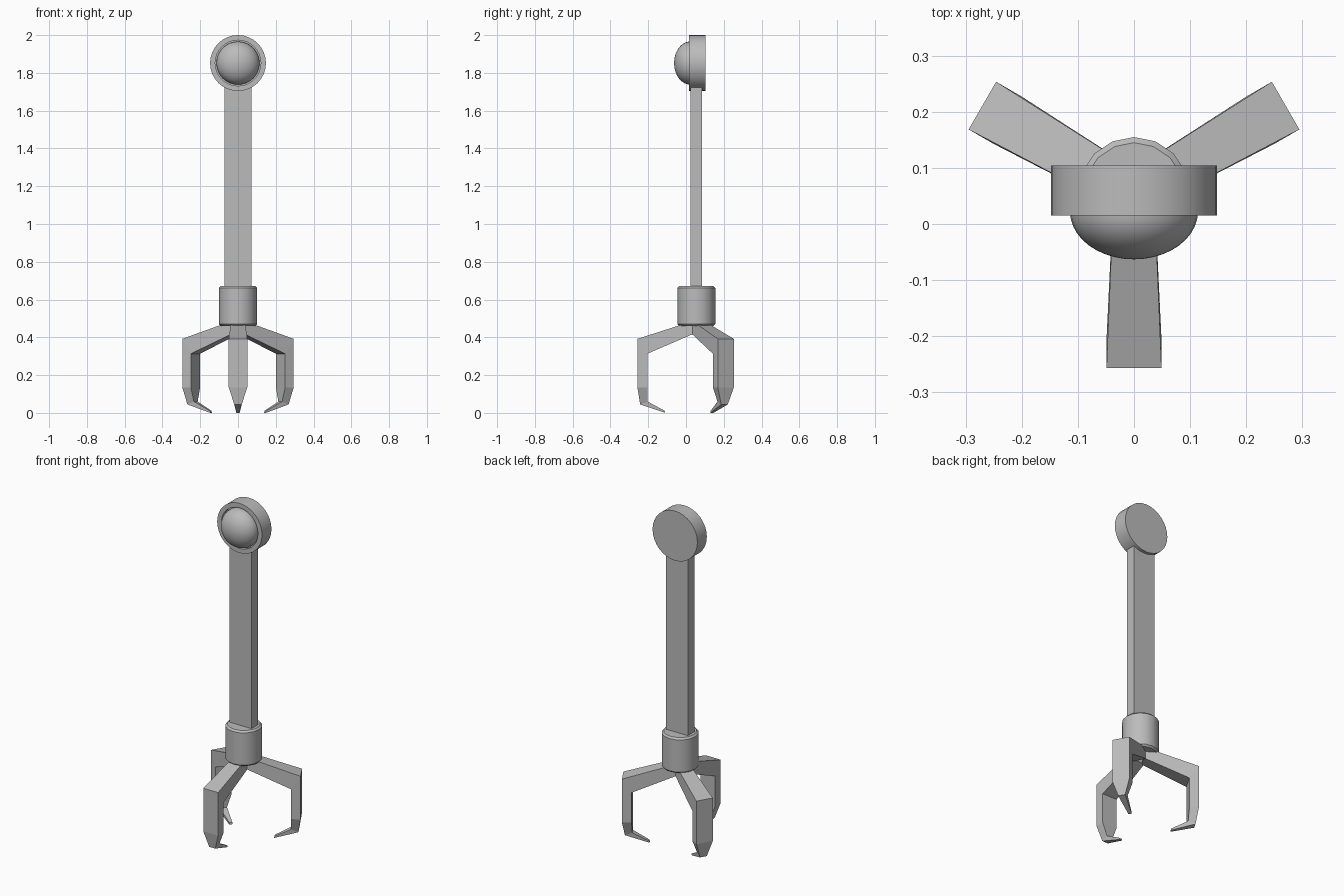
import bpy, bmesh, math
from mathutils import Matrix, Vector

if "Cube" in bpy.data.objects:
    bpy.data.objects.remove(bpy.data.objects["Cube"])

AXIS_Y = 0.055      # depth of the arm's centre line
HEAD_Z = 1.852      # height of the round head

grey = bpy.data.materials.new("light_grey")
grey.diffuse_color = (0.5, 0.5, 0.5, 1)
grey.use_nodes = True
grey.node_tree.nodes["Principled BSDF"].inputs["Base Color"].default_value = grey.diffuse_color


def finish(name, bm, smooth=False):
    bmesh.ops.remove_doubles(bm, verts=bm.verts, dist=1e-5)
    bmesh.ops.recalc_face_normals(bm, faces=bm.faces)
    mesh = bpy.data.meshes.new(name)
    bm.to_mesh(mesh)
    bm.free()
    mesh.materials.append(grey)
    ob = bpy.data.objects.new(name, mesh)
    bpy.context.collection.objects.link(ob)
    if smooth:
        bpy.ops.object.select_all(action='DESELECT')
        ob.select_set(True)
        bpy.context.view_layer.objects.active = ob
        bpy.ops.object.shade_smooth_by_angle(angle=math.radians(35))
    return ob


def lathe(name, profile, sides, matrix):
    """Spin (radius, height) points around local z, then place the result."""
    bm = bmesh.new()
    verts = [bm.verts.new((r, 0, h)) for r, h in profile]
    edges = [bm.edges.new(p) for p in zip(verts, verts[1:])]
    bmesh.ops.spin(bm, geom=verts + edges, cent=(0, 0, 0), axis=(0, 0, 1),
                   angle=math.tau, steps=sides, use_merge=True)
    bm.transform(matrix)
    return finish(name, bm, True)


# Head: disc with a shallow recess holding a flattened dome, facing -y
facing_front = Matrix.Translation((0, 0, HEAD_Z)) @ Matrix.Rotation(math.pi / 2, 4, 'X')
lathe("head_disc", [(0, -0.104), (0.148, -0.104), (0.148, -0.015),
                    (0.121, -0.015), (0.121, -0.035), (0, -0.035)], 32, facing_front)
dome = [(0.114 * math.cos(a), -0.022 + 0.085 * math.sin(a))
        for a in (i * math.pi / 20 for i in range(11))]
dome[-1] = (0, dome[-1][1])
lathe("head_dome", [(0.114, -0.037)] + dome, 32, facing_front)

# Flat arm
bm = bmesh.new()
bmesh.ops.create_cube(bm, size=1, matrix=Matrix.Translation((0, AXIS_Y, 1.19))
                      @ Matrix.Diagonal((0.144, 0.06, 1.08, 1)))
finish("arm", bm)

# Wrist collar with small chamfers
lathe("wrist_collar", [(0, 0.46), (0.09, 0.46), (0.1, 0.47), (0.1, 0.662),
                       (0.09, 0.672), (0, 0.672)], 16,
      Matrix.Translation((0, AXIS_Y, 0)))

# Claw sections: outer radius, outer z, inner radius, inner z, half width
SECTIONS = [(0.02, 0.486, 0.012, 0.42, 0.037),
            (0.312, 0.392, 0.26, 0.313, 0.049),
            (0.312, 0.135, 0.26, 0.135, 0.049),
            (0.298, 0.045, 0.258, 0.06, 0.02),
            (0.165, 0.0, 0.167, 0.011, 0.009)]


def claw(name, degrees):
    bm = bmesh.new()
    rings = [[bm.verts.new(Vector(c)) for c in
              ((ro, -w, zo), (ro, w, zo), (ri, w, zi), (ri, -w, zi))]
             for ro, zo, ri, zi, w in SECTIONS]
    for a, b in zip(rings, rings[1:]):
        for i in range(4):
            j = (i + 1) % 4
            bm.faces.new((a[i], a[j], b[j], b[i]))
    bm.faces.new(rings[0])
    bm.faces.new(rings[-1])
    bm.transform(Matrix.Translation((0, AXIS_Y, 0))
                 @ Matrix.Rotation(math.radians(degrees), 4, 'Z'))
    finish(name, bm)


# Three claws around the wrist
for name, degrees in (("front_claw", -90), ("right_claw", 30), ("left_claw", 150)):
    claw(name, degrees)
